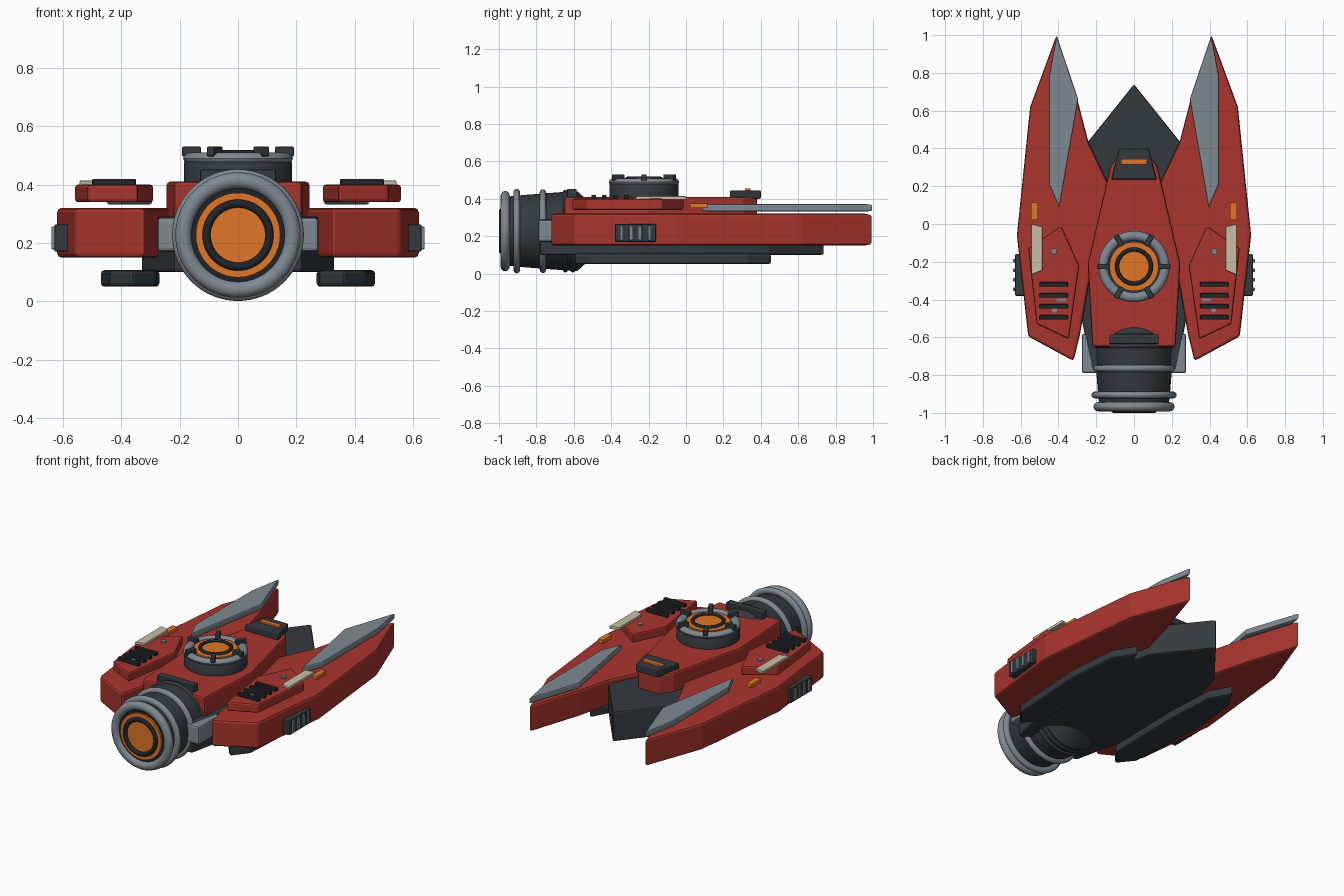
import bpy, bmesh, math
from mathutils import Matrix, Vector

if "Cube" in bpy.data.objects:
    bpy.data.objects.remove(bpy.data.objects["Cube"])


def mat(name, rgb):
    m = bpy.data.materials.new(name)
    m.diffuse_color = (*rgb, 1)
    m.use_nodes = True
    m.node_tree.nodes["Principled BSDF"].inputs["Base Color"].default_value = m.diffuse_color
    return m


RED = mat("red", (0.40, 0.035, 0.027))
DARK = mat("dark", (0.034, 0.042, 0.05))
BLACK = mat("black", (0.014, 0.018, 0.022))
GREY = mat("steel", (0.21, 0.25, 0.29))
ORANGE = mat("orange", (0.75, 0.18, 0.02))
CREAM = mat("cream", (0.58, 0.52, 0.38))


def finish(name, bm, m, bevel=0.0, segs=2, smooth=False):
    bmesh.ops.recalc_face_normals(bm, faces=bm.faces)
    me = bpy.data.meshes.new(name)
    bm.to_mesh(me)
    bm.free()
    me.materials.append(m)
    ob = bpy.data.objects.new(name, me)
    bpy.context.collection.objects.link(ob)
    if smooth:
        me.shade_smooth()
        me.set_sharp_from_angle(angle=math.radians(35))
    if bevel:
        b = ob.modifiers.new("bevel", 'BEVEL')
        b.width, b.segments = bevel, segs
        b.limit_method = 'ANGLE'
    return ob


def prism(name, pts, z0, z1, m, bevel=0.0, side=1):
    """Extrude a top-view outline from z0 to z1; side=-1 mirrors it in x."""
    bm = bmesh.new()
    f = bm.faces.new([bm.verts.new((x * side, y, z0)) for x, y in pts])
    ext = bmesh.ops.extrude_face_region(bm, geom=[f])
    vs = [v for v in ext["geom"] if isinstance(v, bmesh.types.BMVert)]
    bmesh.ops.translate(bm, verts=vs, vec=(0, 0, z1 - z0))
    return finish(name, bm, m, bevel)


def sym(half):
    """Complete a right-half outline with its mirrored left half."""
    return half + [(-x, y) for x, y in reversed(half) if x > 0]


def box(name, x0, x1, y0, y1, z0, z1, m, bevel=0.004, side=1):
    return prism(name, [(x0, y0), (x1, y0), (x1, y1), (x0, y1)], z0, z1, m, bevel, side)


def lathe(name, prof, m, loc, axis='Z', n=64, bevel=0.0):
    """Revolve (radius, height) points; axis 'Y' makes height run along y."""
    bm = bmesh.new()
    vs = [bm.verts.new((r, 0, h)) for r, h in prof]
    es = [bm.edges.new((a, b)) for a, b in zip(vs, vs[1:])]
    bmesh.ops.spin(bm, geom=vs + es, cent=(0, 0, 0), axis=(0, 0, 1),
                   angle=2 * math.pi, steps=n)
    bmesh.ops.remove_doubles(bm, verts=bm.verts, dist=1e-5)
    rot = Matrix.Rotation(-math.pi / 2, 4, 'X') if axis == 'Y' else Matrix()
    bm.transform(Matrix.Translation(loc) @ rot)
    return finish(name, bm, m, bevel, smooth=True)


def disc(name, r, h0, h1, m, loc, axis='Z'):
    return lathe(name, [(0, h0), (r, h0), (r, h1), (0, h1)], m, loc, axis)


def ring(name, R, r, h, m, loc, axis='Z', rh=None):
    """Torus with tube radii r (radial) and rh (axial)."""
    rh = rh or r
    k = 12
    prof = [(R + r * math.cos(2 * math.pi * i / k), h + rh * math.sin(2 * math.pi * i / k))
            for i in range(k + 1)]
    return lathe(name, prof, m, loc, axis)


# Central belly and upper hull
prism("belly", sym([(0, 0.74), (0.24, 0.44), (0.33, 0.1), (0.33, -0.25), (0.22, -0.78)]),
      0.10, 0.29, DARK, 0.01)
prism("upper_hull", sym([(0.07, 0.38), (0.125, 0.305), (0.245, -0.21), (0.22, -0.65)]),
      0.22, 0.41, RED, 0.012)

# Cockpit block with glowing slit
prism("cockpit", sym([(0.078, 0.40), (0.12, 0.235)]), 0.40, 0.445, DARK, 0.008)
box("cockpit_slit", -0.07, 0.07, 0.315, 0.345, 0.44, 0.456, ORANGE)
box("hull_rear_vent", -0.13, 0.13, -0.635, -0.585, 0.40, 0.452, DARK)

# Parts mirrored left and right
for s, tag in ((1, "right"), (-1, "left")):
    prism(f"side_hull_{tag}",
          [(0.41, 1.0), (0.55, 0.62), (0.62, -0.06), (0.56, -0.595), (0.32, -0.725),
           (0.285, -0.58), (0.23, -0.26), (0.14, 0.0), (0.14, 0.22), (0.24, 0.43), (0.30, 0.66)],
          0.15, 0.32, RED, 0.014, s)
    prism(f"top_blade_{tag}",
          [(0.41, 1.0), (0.45, 0.78), (0.45, 0.21), (0.395, 0.085), (0.295, 0.66)],
          0.332, 0.371, GREY, 0.008, s)
    prism(f"deck_plate_{tag}",
          [(0.385, -0.01), (0.56, -0.13), (0.515, -0.53), (0.345, -0.61), (0.29, -0.22)],
          0.34, 0.40, RED, 0.01, s)
    prism(f"skid_{tag}",
          [(0.36, 0.46), (0.44, 0.33), (0.47, 0.0), (0.44, -0.5), (0.36, -0.6),
           (0.28, -0.5), (0.27, 0.0), (0.29, 0.33)],
          0.05, 0.107, DARK, 0.012, s)
    prism(f"cream_panel_{tag}",
          [(0.485, -0.015), (0.543, 0.0), (0.543, -0.268), (0.485, -0.245)],
          0.396, 0.414, CREAM, 0.003, s)
    box(f"marker_{tag}", 0.508, 0.546, 0.02, 0.115, 0.35, 0.376, ORANGE, 0.004, s)
    box(f"rear_bracket_{tag}", 0.16, 0.276, -0.79, -0.58, 0.17, 0.287, GREY, 0.012, s)
    # Deck louvres
    for i in range(4):
        y = -0.32 - 0.058 * i
        box(f"louvre_{tag}_{i}", 0.35, 0.50, y - 0.012, y + 0.012, 0.395, 0.42, BLACK, 0.004, s)
    # Small rivets and fittings
    disc(f"rivet_{tag}", 0.016, 0.395, 0.408, GREY, (0.425 * s, -0.145, 0))
    box(f"fitting_{tag}", 0.36, 0.41, -0.41, -0.395, 0.395, 0.405, GREY, 0, s)
    disc(f"rivet_rear_{tag}", 0.014, 0.395, 0.407, GREY, (0.42 * s, -0.455, 0))
    # Flank grille
    box(f"grille_{tag}", 0.57, 0.63, -0.38, -0.16, 0.17, 0.264, DARK, 0.006, s)
    for i in range(4):
        y = -0.345 + 0.05 * i
        box(f"grille_bar_{tag}_{i}", 0.61, 0.64, y - 0.009, y + 0.009, 0.178, 0.256, GREY, 0.004, s)

# Round turret on the hull
T = (0, -0.225, 0)
lathe("turret_base", [(0, 0.40), (0.185, 0.40), (0.185, 0.475), (0.175, 0.49), (0, 0.49)], DARK, T)
ring("turret_collar", 0.163, 0.025, 0.49, GREY, T, rh=0.02)
disc("turret_lens", 0.13, 0.48, 0.505, ORANGE, T)
ring("turret_lens_ring", 0.09, 0.011, 0.507, BLACK, T)
for i in range(6):
    lug = box(f"turret_lug_{i}", 0.127, 0.192, -0.014, 0.014, 0.497, 0.53, DARK, 0.004)
    lug.matrix_world = Matrix.Translation(T) @ Matrix.Rotation(i * math.pi / 3, 4, 'Z')

# Big round engine along y
E = (0, 0, 0.227)
lathe("engine_body", [(0, -0.95), (0.185, -0.95), (0.192, -0.88), (0.212, -0.62), (0.212, -0.58),
                      (0.14, -0.5), (0, -0.5)], DARK, E, 'Y')
for i, y in enumerate((-0.605, -0.645)):
    ring(f"engine_dark_ring_{i}", 0.208, 0.013, y, DARK, E, 'Y')
for i, (R, r, y, rh) in enumerate(((0.204, 0.02, -0.765, 0.018), (0.206, 0.02, -0.905, 0.018),
                                   (0.187, 0.028, -0.967, 0.025))):
    ring(f"engine_ring_{i}", R, r, y, GREY, E, 'Y', rh)
disc("engine_face", 0.168, -0.972, -0.94, BLACK, E, 'Y')
disc("engine_glow", 0.145, -0.984, -0.95, ORANGE, E, 'Y')
ring("engine_glow_ring", 0.108, 0.014, -0.986, BLACK, E, 'Y')
